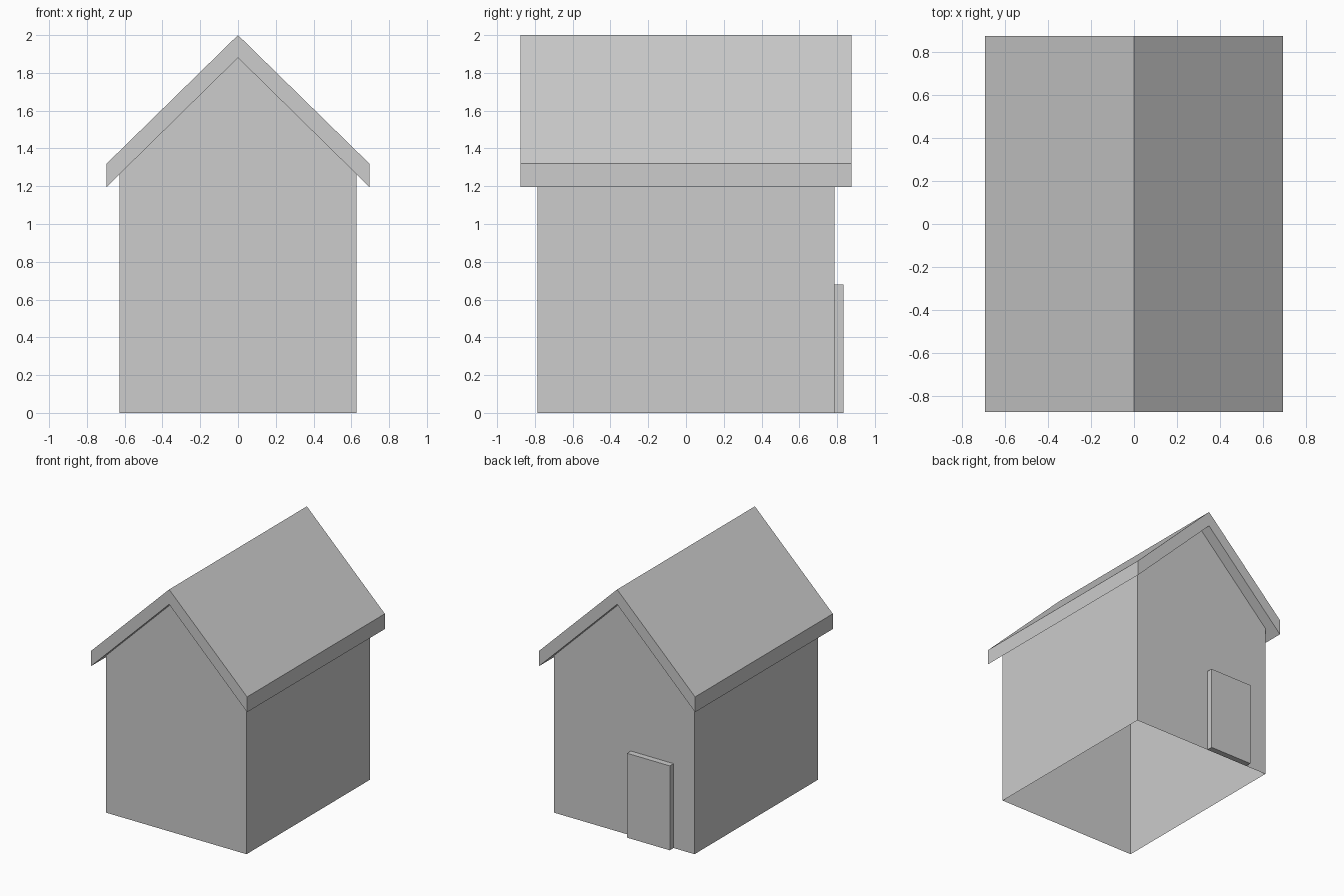
import bpy
import bmesh

cube = bpy.data.objects.get("Cube")
if cube:
    bpy.data.objects.remove(cube, do_unlink=True)

# Single plain colour
grey = bpy.data.materials.new("light_grey")
grey.use_nodes = True
grey.diffuse_color = (0.604, 0.604, 0.604, 1)
grey.node_tree.nodes["Principled BSDF"].inputs["Base Color"].default_value = grey.diffuse_color


def prism(name, profile, y0, y1, drop=None):
    """Extrude an (x, z) profile along y; drop removes faces by a rule."""
    bm = bmesh.new()
    cap = bm.faces.new([bm.verts.new((x, y0, z)) for x, z in profile])
    extruded = bmesh.ops.extrude_face_region(bm, geom=[cap], use_keep_orig=True)
    moved = [g for g in extruded["geom"] if isinstance(g, bmesh.types.BMVert)]
    bmesh.ops.translate(bm, verts=moved, vec=(0, y1 - y0, 0))
    bmesh.ops.recalc_face_normals(bm, faces=bm.faces)
    if drop:
        doomed = [f for f in bm.faces if drop(f)]
        bmesh.ops.delete(bm, geom=doomed, context="FACES")
    mesh = bpy.data.meshes.new(name)
    bm.to_mesh(mesh)
    bm.free()
    mesh.materials.append(grey)
    obj = bpy.data.objects.new(name, mesh)
    bpy.context.collection.objects.link(obj)
    return obj


# Main dimensions
ROOF_X, ROOF_Y = 0.695, 0.877
WALL_X, WALL_Y = 0.627, 0.787
RIDGE, RIDGE_UNDER = 2.0, 1.88
EAVE, EAVE_UNDER = 1.32, 1.197
wall_top = RIDGE_UNDER - (RIDGE_UNDER - EAVE_UNDER) * WALL_X / ROOF_X

# Gabled walls, thin shell open below and under the roof
prism("walls",
      [(-WALL_X, 0), (WALL_X, 0), (WALL_X, wall_top),
       (0, RIDGE_UNDER), (-WALL_X, wall_top)],
      -WALL_Y, WALL_Y, drop=lambda f: abs(f.normal.z) > 0.1)

# Pitched roof slab with vertical eave faces
prism("roof",
      [(-ROOF_X, EAVE_UNDER), (0, RIDGE_UNDER), (ROOF_X, EAVE_UNDER),
       (ROOF_X, EAVE), (0, RIDGE), (-ROOF_X, EAVE)],
      -ROOF_Y, ROOF_Y)

# Door slab on the back wall
prism("back_door",
      [(-0.44, 0), (-0.06, 0), (-0.06, 0.68), (-0.44, 0.68)],
      WALL_Y, WALL_Y + 0.048)
